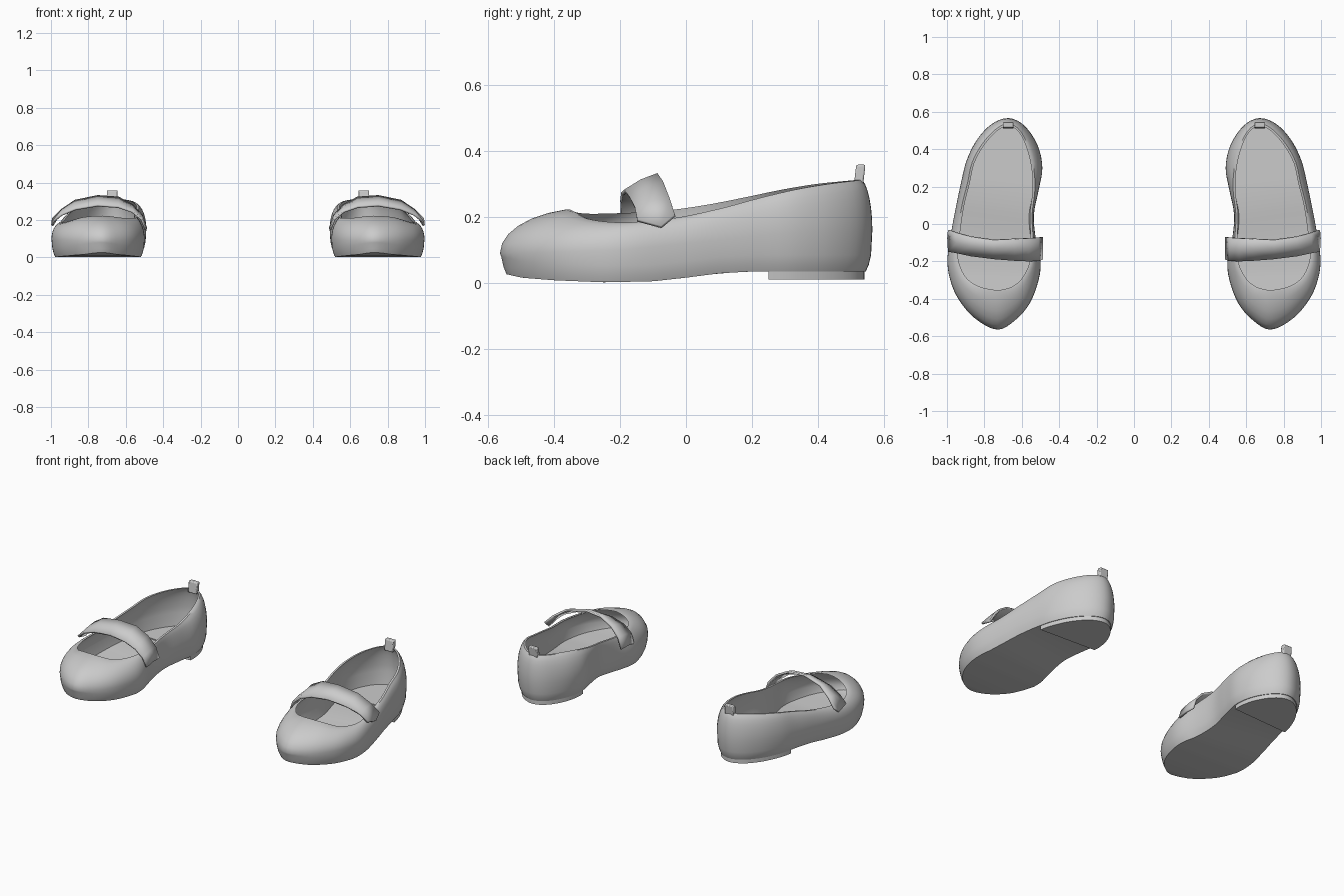
import bpy, bmesh, math
from mathutils import Vector

if "Cube" in bpy.data.objects:
    bpy.data.objects.remove(bpy.data.objects["Cube"])

grey = bpy.data.materials.new("soft_grey")
grey.diffuse_color = (0.6, 0.6, 0.6, 1)
grey.use_nodes = True
grey.node_tree.nodes["Principled BSDF"].inputs["Base Color"].default_value = grey.diffuse_color

# Widest outline (x, y) and matching opening rim (x, y, z): toe, outer side, heel, inner side
CONTOUR = [
    (.73, -.565, .74, -.365, .223), (.85, -.505, .83, -.345, .215),
    (.94, -.40, .90, -.30, .195), (.985, -.29, .94, -.23, .185),
    (.997, -.18, .955, -.15, .185), (.975, -.03, .94, -.03, .198),
    (.95, .10, .92, .10, .225), (.925, .22, .89, .22, .257),
    (.895, .34, .865, .33, .283), (.84, .45, .81, .43, .300),
    (.76, .535, .735, .51, .310), (.67, .566, .67, .535, .313),
    (.585, .525, .61, .50, .310), (.515, .42, .56, .40, .300),
    (.49, .30, .535, .29, .283), (.51, .18, .53, .18, .260),
    (.535, .05, .545, .05, .235), (.525, -.08, .54, -.08, .218),
    (.50, -.20, .545, -.20, .212), (.51, -.30, .585, -.29, .210),
    (.555, -.42, .63, -.335, .213), (.63, -.51, .68, -.357, .220)]
SUB = 4


def spline(points):
    """Closed Catmull-Rom curve through the points."""
    out, n = [], len(points)
    for i in range(n):
        a, b, c, d = (Vector(points[(i + k) % n]) for k in (-1, 0, 1, 2))
        for s in range(SUB):
            t = s / SUB
            out.append(0.5 * (2 * b + (c - a) * t + (2 * a - 5 * b + 4 * c - d) * t * t
                              + (3 * b - a - 3 * c + d) * t ** 3))
    return out


def table(y, rows):
    """Smooth lookup of height along the shoe."""
    if y <= rows[0][0]:
        return rows[0][1]
    for (y0, z0), (y1, z1) in zip(rows, rows[1:]):
        if y <= y1:
            return z0 + (z1 - z0) * (y - y0) / (y1 - y0)
    return rows[-1][1]


def base_z(y):
    return table(y, [(-.56, .03), (-.5, .016), (-.4, .008), (-.25, .002), (-.1, .005),
                     (0, .016), (.1, .029), (.2, .035), (.57, .035)])


def wide_z(y):
    return table(y, [(-.56, .09), (-.2, .10), (.3, .15), (.56, .16)])


def inset(x, y, d):
    """Move a contour point inwards by d."""
    p = Vector((x, y))
    c = Vector((.74 - .07 * max(0, min(1, y / .5)), max(-.25, min(.3, y))))
    return p + (c - p).normalized() * d


def finish(name, bm, angle=40):
    bmesh.ops.recalc_face_normals(bm, faces=bm.faces)
    me = bpy.data.meshes.new(name)
    bm.to_mesh(me)
    bm.free()
    me.materials.append(grey)
    ob = bpy.data.objects.new(name, me)
    bpy.context.collection.objects.link(ob)
    bpy.ops.object.select_all(action='DESELECT')
    ob.select_set(True)
    bpy.context.view_layer.objects.active = ob
    bpy.ops.object.shade_smooth_by_angle(angle=math.radians(angle))
    return ob


def mirror(ob):
    ob.modifiers.new("pair", 'MIRROR').use_axis[0] = True


def ladder(bm, ring):
    """Close a ring with strips running from side to side."""
    n = len(ring)
    for i in range(n // 2):
        q = [ring[i], ring[i + 1], ring[(n - i - 1) % n], ring[(n - i) % n]]
        bm.faces.new(list(dict.fromkeys(q)))


def loft(bm, rings, closed=True):
    for a, b in zip(rings, rings[1:]):
        for i in range(len(a) if closed else len(a) - 1):
            j = (i + 1) % len(a)
            bm.faces.new((a[i], a[j], b[j], b[i]))


curve = spline(CONTOUR)
N = len(curve)


def dome(p, t, thick):
    """Point on the upper between widest line (t=0) and rim (t=1)."""
    o, r = inset(p[0], p[1], thick), inset(p[2], p[3], thick * .8)
    a, end = t * math.radians(75), math.radians(75)
    s = (1 - math.cos(a)) / (1 - math.cos(end))
    h = math.sin(a) / math.sin(end)
    z0 = wide_z(p[1])
    xy = o.lerp(r, s)
    return (xy.x, xy.y, z0 + (p[4] - z0) * h - (thick * .8 * (1 - t)))


def flat_point(p, d, z):
    q = inset(p[0], p[1], d)
    return (q.x, q.y, base_z(q.y) + z)


# Upper with sole, rim, lining and insole
bm = bmesh.new()
steps = [k / 6 for k in range(7)]
layers = [[flat_point(p, .020, 0) for p in curve], [flat_point(p, .011, .02) for p in curve],
          [flat_point(p, .004, .05) for p in curve]]
layers += [[dome(p, t, 0) for p in curve] for t in steps]
layers += [[dome(p, t, .015) for p in curve] for t in reversed(steps)]
layers.append([flat_point(p, .026, .03) for p in curve])
rings = [[bm.verts.new(c) for c in layer] for layer in layers]
loft(bm, rings)
ladder(bm, rings[0])
ladder(bm, rings[-1])
mirror(finish("shoe_upper", bm))


def heel_plate(name, d, z_low, z_high, front):
    """Slab following the heel outline."""
    bm = bmesh.new()
    pts = [inset(p[0], p[1], d) for p in curve[6 * SUB:17 * SUB] if p[1] > front]
    low = [bm.verts.new((q.x, q.y, z_low)) for q in pts]
    high = [bm.verts.new((q.x, q.y, z_high)) for q in pts]
    loft(bm, [low, high])
    bm.faces.new(low)
    bm.faces.new(high)
    mirror(finish(name, bm))


heel_plate("heel_block", .024, .010, .045, .25)
heel_plate("heel_pad", .030, .060, .071, .26)

# Strap: rows of x, front edge (y, z), back edge (y, z)
STRAP = [(.990, -.148, .190, -.033, .205), (.945, -.155, .228, -.048, .252),
         (.87, -.170, .258, -.068, .303), (.75, -.185, .278, -.085, .328),
         (.64, -.194, .270, -.080, .320), (.565, -.198, .245, -.076, .280),
         (.515, -.197, .205, -.073, .225), (.493, -.190, .150, -.070, .160)]
bm = bmesh.new()
rows = []
for i, (x, fy, fz, by, bz) in enumerate(STRAP):
    mid = (x, (fy + by) / 2, (fz + bz) / 2 + .006)
    if i == 0:
        mid = (x + .004, -.075, .170)      # pointed strap end
    rows.append([bm.verts.new(c) for c in ((x, fy, fz), mid, (x, by, bz))])
loft(bm, rows, closed=False)
strap = finish("strap", bm, 50)
thick = strap.modifiers.new("thickness", 'SOLIDIFY')
thick.thickness, thick.offset = .012, 0
mirror(strap)

# Pull tab at the back of the heel
bm = bmesh.new()
bmesh.ops.create_cube(bm, size=1)
for v in bm.verts:
    x, y, z = v.co
    v.co = (.672 + x * .058, .527 + y * .028 + z * .008, .325 + z * .068)
tab = finish("pull_tab", bm)
bev = tab.modifiers.new("soft_edges", 'BEVEL')
bev.width, bev.segments = .005, 2
mirror(tab)
